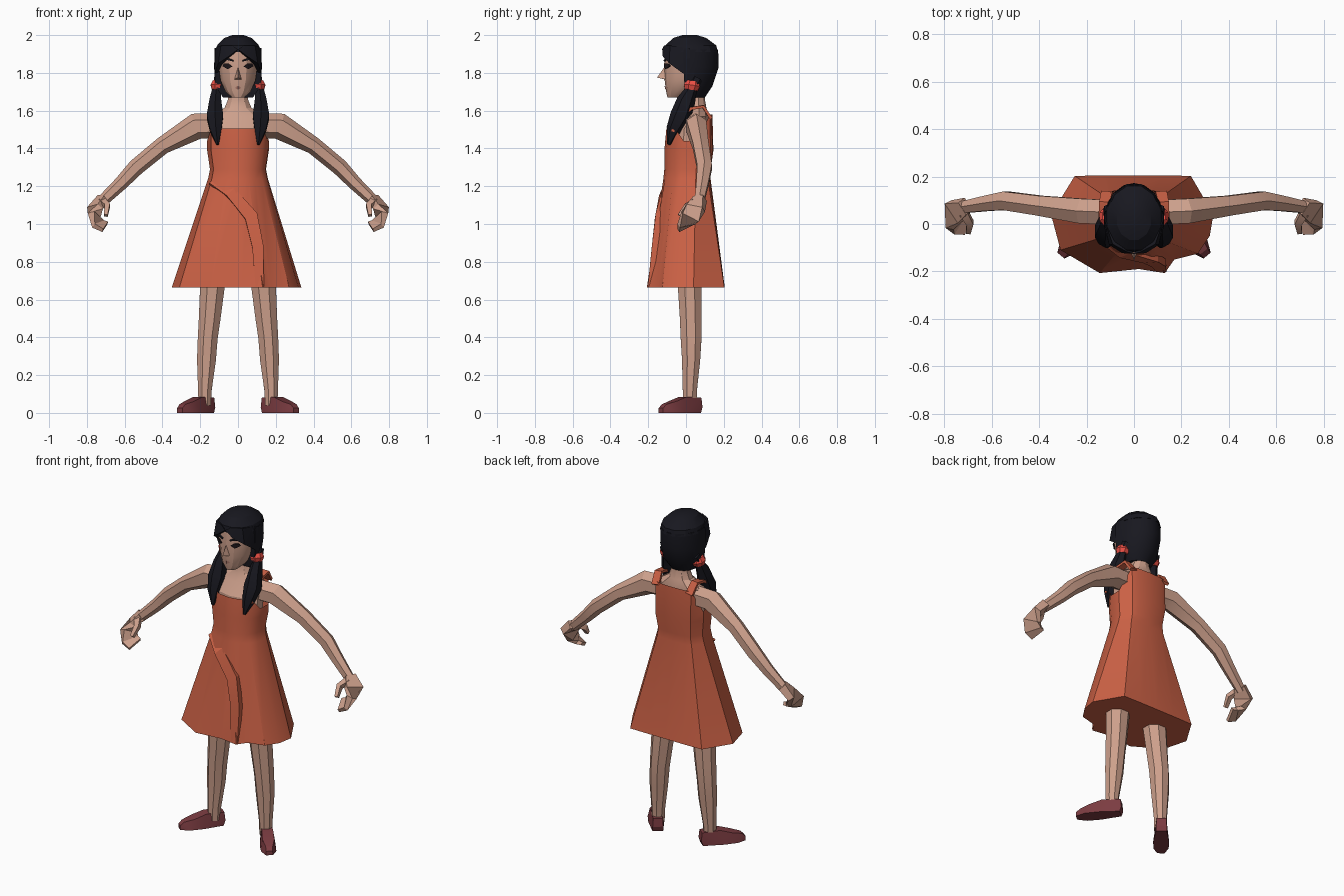
import bpy, bmesh
from math import sin, cos, pi, atan2, radians, copysign
from mathutils import Vector


def material(name, rgb):
    m = bpy.data.materials.new(name)
    m.diffuse_color = (*rgb, 1)
    return m


SKIN = material("skin", (0.61, 0.35, 0.26))
DRESS = material("orange_cloth", (0.60, 0.12, 0.06))
HAIR = material("black_hair", (0.009, 0.009, 0.014))
SHOE = material("dark_red_leather", (0.20, 0.045, 0.053))
TIE = material("red_band", (0.85, 0.08, 0.06))
DARK = material("dark_eye", (0.012, 0.008, 0.01))
LIP = material("lip", (0.42, 0.19, 0.15))


def finish(name, bm, mat, angle):
    bmesh.ops.recalc_face_normals(bm, faces=bm.faces[:])
    me = bpy.data.meshes.new(name)
    bm.to_mesh(me)
    bm.free()
    me.materials.append(mat)
    if angle:
        me.shade_smooth()
        me.set_sharp_from_angle(angle=radians(angle))
    ob = bpy.data.objects.new(name, me)
    bpy.context.collection.objects.link(ob)
    return ob


def loft(name, rings, mat, s=1, caps=(True, True), angle=25):
    """Skin closed rings of equal point count; s=-1 mirrors in x."""
    bm = bmesh.new()
    vs = [[bm.verts.new((p[0] * s, p[1], p[2])) for p in r] for r in rings]
    n = len(vs[0])
    for a, b in zip(vs, vs[1:]):
        for i in range(n):
            j = (i + 1) % n
            bm.faces.new((a[i], a[j], b[j], b[i]))
    for use, ring in zip(caps, (vs[0], vs[-1])):
        if use:
            bm.faces.new(ring)
    return finish(name, bm, mat, angle)


def sweep(name, secs, mat, s=1, side=(1, 0, 0), n=6, angle=25):
    """Tube along sections (x, y, z, half width along side, half thickness)."""
    pts = [Vector(q[:3]) for q in secs]
    k = 2 ** 0.5 if n == 4 else 1
    rings = []
    for i, q in enumerate(secs):
        t = (pts[min(i + 1, len(pts) - 1)] - pts[max(i - 1, 0)]).normalized()
        up = t.cross(Vector(side)).normalized()
        w = up.cross(t)
        rings.append([pts[i] + k * (w * q[3] * cos(a) + up * q[4] * sin(a))
                      for a in (2 * pi * (j + 0.5) / n for j in range(n))])
    return loft(name, rings, mat, s, angle=angle)


def hull(name, pts, mat, s=1):
    bm = bmesh.new()
    vs = [bm.verts.new((p[0] * s, p[1], p[2])) for p in pts]
    res = bmesh.ops.convex_hull(bm, input=vs)
    junk = {v for v in res["geom_interior"] if isinstance(v, bmesh.types.BMVert)}
    bmesh.ops.delete(bm, geom=list(junk), context="VERTS")
    return finish(name, bm, mat, 20)


def ellipses(table, n):
    """Horizontal rings from rows (z, centre y, rx, ry)."""
    return [[(rx * cos(a), cy + ry * sin(a), z)
             for a in (2 * pi * (j + 0.5) / n for j in range(n))]
            for z, cy, rx, ry in table]


# Dress: pleated hem polygon rising to waist, bodice and shaped neckline
hem = [(.02, -.19), (.13, -.207), (.17, -.15), (.27, -.125), (.32, -.05), (.335, .04),
       (.24, .203), (.12, .205), (0, .205), (-.12, .205), (-.25, .203), (-.35, .04),
       (-.31, -.11), (-.145, -.207)]
angles = [atan2(y / .2, x / .33) for x, y in hem]


def body_point(a, rx, ry, cy, z):
    e = 0.6 if sin(a) > 0 else 1      # squarer back
    return (rx * copysign(abs(cos(a)) ** e, cos(a)),
            cy + ry * copysign(abs(sin(a)) ** e, sin(a)), z)


def top_z(a):
    return 1.58 if sin(a) > .5 else 1.505 if sin(a) < -.5 else 1.44


rings = [[(x, y, .665) for x, y in hem]]
for z, rx, ry, cy in ((1.24, .16, .125, .005), (1.29, .15, .123, .008), (1.39, .165, .13, .015)):
    rings.append([body_point(a, rx, ry, cy, z) for a in angles])
rings.append([body_point(a, .165, .122, .018, top_z(a)) for a in angles])
loft("dress", rings, DRESS, caps=(True, False), angle=32)

# Diagonal drape across the skirt front
sweep("skirt_fold", [(-.145, -.06, 1.22, .012, .006), (-.04, -.12, 1.165, .03, .015),
                     (.07, -.145, 1.04, .035, .018), (.105, -.165, .88, .03, .016),
                     (.115, -.19, .668, .022, .012)], DRESS, n=4)

# Chest, shoulders and neck
loft("chest_and_neck", ellipses([(1.38, .015, .14, .10), (1.50, .02, .15, .098),
                                 (1.57, .045, .15, .075), (1.615, .05, .075, .058),
                                 (1.66, .05, .055, .05), (1.76, .05, .055, .05)], 10), SKIN)

# Head and face
loft("head", ellipses([(1.67, -.055, .035, .043), (1.70, -.035, .068, .07),
                       (1.76, 0, .095, .113), (1.84, 0, .106, .116),
                       (1.92, 0, .10, .11), (1.965, .015, .07, .08)], 14), SKIN)
hull("nose", [(0, -.112, 1.835), (0, -.153, 1.775), (.02, -.105, 1.765),
              (-.02, -.105, 1.765), (0, -.09, 1.76)], SKIN)
hull("lips", [(-.025, -.098, 1.722), (.025, -.098, 1.722), (0, -.113, 1.73),
              (0, -.111, 1.712), (0, -.09, 1.72)], LIP)

# Hair crown and the hair covering the back of the head
loft("hair_crown", ellipses([(1.91, .025, .125, .148), (1.945, .025, .115, .14),
                             (1.985, .02, .075, .09), (2.0, .02, .03, .04)], 12), HAIR)
loft("back_hair", [[(rx * cos(a), .01 + ry * sin(a), z)
                    for a in (radians(-8 + 19.6 * j) for j in range(11))]
                   for z, rx, ry in ((1.925, .124, .16), (1.83, .128, .163),
                                     (1.73, .12, .13), (1.67, .08, .09))], HAIR)

for s, tag in ((1, "right"), (-1, "left")):
    # Fringe, eyes and brows
    hull(f"fringe_{tag}", [(0, -.126, 1.925), (.05, -.123, 1.887), (.105, -.088, 1.85),
                           (.124, -.02, 1.80), (.122, .02, 1.78), (.125, .02, 1.93),
                           (.09, -.085, 1.945), (.03, -.117, 1.945)], HAIR, s)
    hull(f"eye_{tag}", [(.028, -.117, 1.834), (.05, -.113, 1.85), (.075, -.094, 1.849),
                        (.083, -.087, 1.836), (.055, -.110, 1.82), (.055, -.07, 1.836)], DARK, s)
    sweep(f"brow_{tag}", [(.025, -.114, 1.864, .004, .004), (.055, -.106, 1.873, .005, .005),
                          (.09, -.075, 1.866, .003, .003)], HAIR, s, side=(0, 0, 1), n=4)
    # Pigtails and their bands
    sweep(f"pigtail_{tag}", [(.10, .06, 1.77, .03, .03), (.113, .03, 1.715, .025, .03),
                             (.12, .0, 1.65, .036, .05), (.122, -.03, 1.57, .05, .055),
                             (.118, -.065, 1.50, .036, .04), (.108, -.092, 1.42, .007, .009)],
          HAIR, s)
    sweep(f"hair_band_{tag}", [(.105, .035, 1.755, .03, .036), (.108, .031, 1.732, .04, .046),
                               (.11, .028, 1.708, .03, .036)], TIE, s, n=8)
    # Shoulder straps
    sweep(f"strap_{tag}", [(.125, -.07, 1.49, .024, .008), (.128, -.05, 1.56, .024, .008),
                           (.128, .03, 1.612, .022, .008), (.125, .09, 1.622, .022, .008),
                           (.115, .132, 1.56, .024, .008)], DRESS, s, n=4)
    # Arm, curled hand and thumb
    sweep(f"arm_{tag}", [(.12, .05, 1.52, .06, .065), (.22, .055, 1.518, .06, .07),
                         (.40, .078, 1.415, .048, .046), (.54, .098, 1.30, .045, .044),
                         (.62, .087, 1.215, .037, .037), (.725, .07, 1.115, .028, .03)],
          SKIN, s, side=(0, 1, 0))
    sweep(f"hand_{tag}", [(.712, .075, 1.135, .03, .024), (.757, .052, 1.085, .05, .02),
                          (.763, .022, 1.04, .05, .018), (.74, .002, 1.0, .048, .014),
                          (.703, -.003, .985, .044, .01)], SKIN, s, side=(0, .85, .53), n=4)
    sweep(f"thumb_{tag}", [(.72, .05, 1.12, .018, .018), (.692, .005, 1.095, .014, .016),
                           (.70, -.035, 1.045, .01, .01)], SKIN, s, n=4)
    # Leg
    sweep(f"leg_{tag}", [(.133, .018, .70, .072, .068), (.15, .025, .50, .062, .062),
                         (.16, .027, .40, .057, .06), (.167, .027, .28, .054, .052),
                         (.176, .02, .11, .038, .04), (.176, .02, .04, .036, .04)],
          SKIN, s, n=8)
    # Shoe, turned outwards
    local = [(-.04, .03, 0), (.08, .045, 0), (.16, .043, 0), (.212, .02, 0), (.212, .018, .025),
             (.19, .02, .045), (.13, .034, .062), (.06, .032, .085), (-.045, .027, .08),
             (-.05, .03, .03)]
    hull(f"shoe_{tag}", [(.175 + .63 * u + .77 * v * k, .03 - .77 * u + .63 * v * k, z)
                         for u, v, z in local for k in (1, -1)], SHOE, s)
